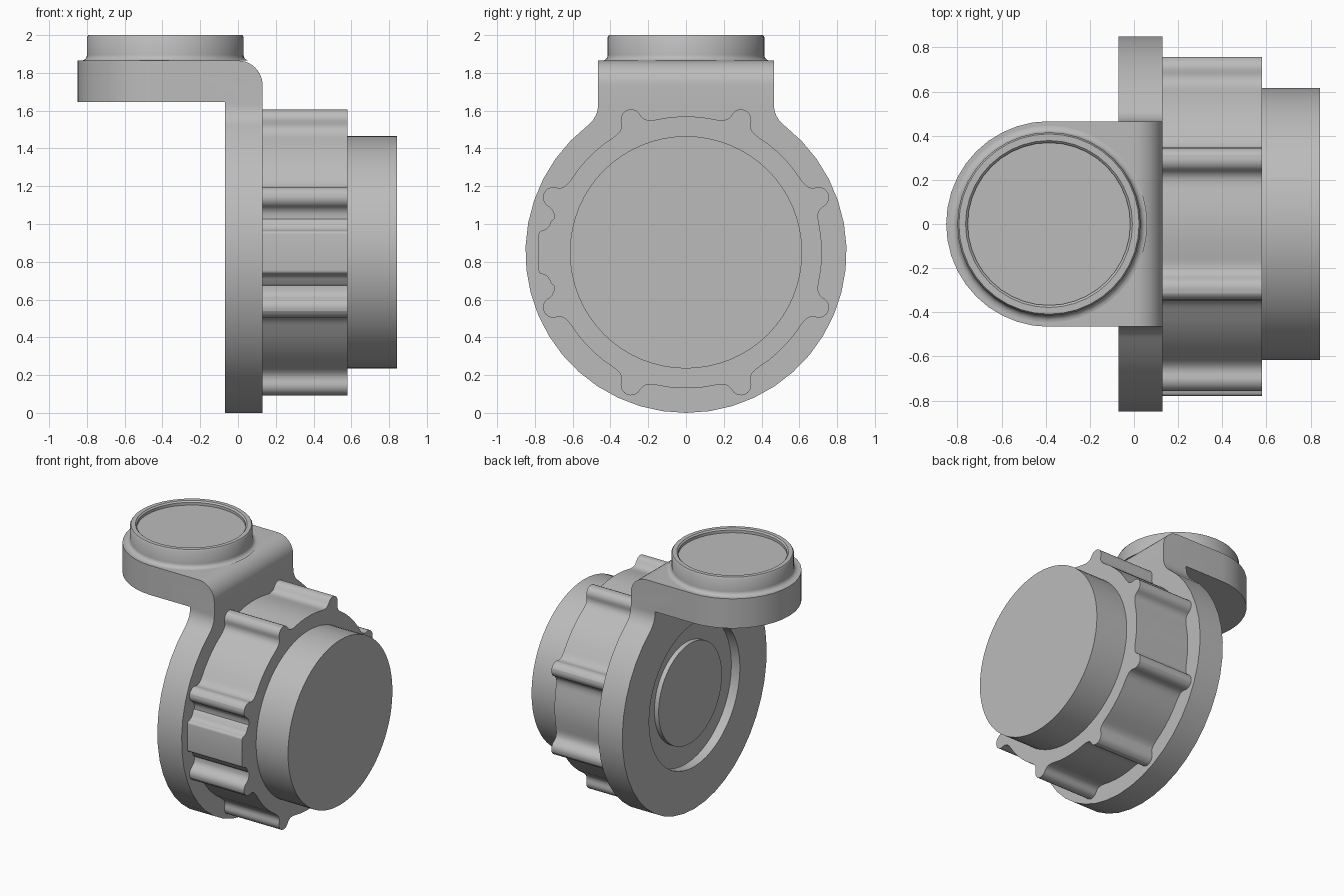
import bpy, bmesh
from math import sin, cos, pi, radians, sqrt, atan2
from mathutils import Vector

cube = bpy.data.objects.get("Cube")
if cube:
    bpy.data.objects.remove(cube, do_unlink=True)

grey = bpy.data.materials.new("plain grey")
grey.use_nodes = True
GREY = (0.5, 0.5, 0.5, 1)
grey.diffuse_color = GREY
grey.node_tree.nodes["Principled BSDF"].inputs["Base Color"].default_value = GREY

HUB = 0.85           # height of the knob axis and radius of the plate
CUP_X = -0.385       # centre of the round cup on the arm
HALF = 0.465         # half width of neck and arm
BACK, FRONT = -0.07, 0.13   # plate faces along x


def make(name, bm):
    bmesh.ops.recalc_face_normals(bm, faces=bm.faces)
    mesh = bpy.data.meshes.new(name)
    bm.to_mesh(mesh)
    bm.free()
    ob = bpy.data.objects.new(name, mesh)
    bpy.context.collection.objects.link(ob)
    mesh.materials.append(grey)
    return ob


def prism(name, points, axis, a, b):
    """Extrude a 2D outline along an axis, from a to b."""
    place = {"x": lambda p: (a, p[0], p[1]),
             "y": lambda p: (p[0], a, p[1]),
             "z": lambda p: (p[0], p[1], a)}[axis]
    shift = Vector([(b - a) * (axis == k) for k in "xyz"])
    bm = bmesh.new()
    face = bm.faces.new([bm.verts.new(place(p)) for p in points])
    out = bmesh.ops.extrude_face_region(bm, geom=[face])
    verts = [v for v in out["geom"] if isinstance(v, bmesh.types.BMVert)]
    bmesh.ops.translate(bm, verts=verts, vec=shift)
    return make(name, bm)


def arc(cx, cy, r, start, end, steps):
    return [(cx + r * cos(start + (end - start) * i / steps),
             cy + r * sin(start + (end - start) * i / steps)) for i in range(steps + 1)]


def lathe(name, profile, cx, steps):
    """Spin a (radius, height) profile around a vertical axis."""
    bm = bmesh.new()
    verts = [bm.verts.new((cx + r, 0, z)) for r, z in profile]
    edges = [bm.edges.new(pair) for pair in zip(verts, verts[1:])]
    bmesh.ops.spin(bm, geom=verts + edges, cent=(cx, 0, 0), axis=(0, 0, 1),
                   angle=2 * pi, steps=steps)
    bmesh.ops.remove_doubles(bm, verts=bm.verts, dist=1e-4)
    return make(name, bm)


def boolean(ob, cutter, operation):
    cutter.hide_render = True
    mod = ob.modifiers.new("cut", "BOOLEAN")
    mod.operation, mod.object, mod.solver = operation, cutter, "EXACT"
    bpy.context.view_layer.objects.active = ob
    bpy.ops.object.modifier_apply(modifier=mod.name)
    bpy.data.objects.remove(cutter, do_unlink=True)


# Bracket: bent side profile trimmed by its end outline and its plan outline
bend = 0.13
side = ([(BACK, -0.1), (FRONT, -0.1)]
        + arc(FRONT - bend, 1.865 - bend, bend, 0, pi / 2, 10)
        + [(-1, 1.865), (-1, 1.645), (BACK, 1.645)])
bracket = prism("bracket", side, "y", -1, 1)

fillet = 0.14
fy = HALF + fillet
fz = sqrt((HUB + fillet) ** 2 - fy ** 2)
tangent = atan2(fz, fy)
right = arc(fy, HUB + fz, fillet, pi, pi + tangent, 8)      # neck fillet
disc = arc(0, HUB, HUB, tangent, -pi - tangent, 34)
left = [(-y, z) for y, z in reversed(right)]
outline = [(HALF, 2)] + right + disc[1:-1] + left + [(-HALF, 2)]
boolean(bracket, prism("end_cutter", outline, "x", -1.2, 0.4), "INTERSECT")

plan = arc(CUP_X, 0, HALF + 0.0005, pi / 2, 3 * pi / 2, 20) + [
    (CUP_X, -1.2), (0.4, -1.2), (0.4, 1.2), (CUP_X, 1.2)]
boolean(bracket, prism("plan_cutter", plan, "z", -0.3, 2.2), "INTERSECT")

# Round recess in the back of the plate, with a low boss inside
floor_x = 0.0
recess = arc(0, HUB, 0.535, 0, 2 * pi, 48)[:-1]
boolean(bracket, prism("recess_cutter", recess, "x", -0.3, floor_x), "DIFFERENCE")
boss = prism("back_boss", arc(0, HUB, 0.373, 0, 2 * pi, 48)[:-1], "x", floor_x, -0.035)

# Cup on the arm: flared foot, rounded rim, shallow dished top
foot = arc(0.445, 1.895, 0.03, 3 * pi / 2, pi, 5)
cup = lathe("cup", [(0, 1.865)] + foot + [
    (0.415, 1.99), (0.408, 2), (0.378, 2), (0.368, 1.99), (0.368, 1.97), (0, 1.97)],
    CUP_X, 40)

# Fluted knob: eight ribs around a drum and one wide rib on the front side
RADIUS = 0.72


def rib(angle, half, top):
    """Points of one rib: concave foot, straight flank, rounded tip."""
    flank = [(half + 0.05, RADIUS - 0.006), (half + 0.025, RADIUS + 0.004),
             (half + 0.008, RADIUS + 0.02), (half, RADIUS + 0.04)]
    soft = top - RADIUS - 0.04
    flank += arc(half - soft, top - soft, soft, 0, pi / 2, 5)[1:]
    local = flank + [(-t, r) for t, r in reversed(flank)]
    c, s = cos(angle), sin(angle)
    return [(r * c + t * s, HUB + r * s - t * c) for t, r in local]


ribs = [(22.5 + 45 * i, 0.055, 0.815) for i in range(8)]
ribs.append((180, 0.115, 0.78))
ribs.sort()
knob_outline = []
for i, (deg, half, top) in enumerate(ribs):
    knob_outline += rib(radians(deg), half, top)
    next_deg, next_half, _ = ribs[(i + 1) % len(ribs)]
    next_deg += 360 * (next_deg < deg)
    start = radians(deg) + (half + 0.07) / RADIUS
    end = radians(next_deg) - (next_half + 0.07) / RADIUS
    if end - start > 0.1:
        knob_outline += arc(0, HUB, RADIUS, start, end, 5)
knob = prism("fluted_knob", knob_outline, "x", FRONT, 0.58)

# Plain end drum
end_drum = prism("end_drum", arc(0, HUB, 0.615, 0, 2 * pi, 64)[:-1], "x", 0.58, 0.843)

# Smooth shading with sharp edges kept
bpy.ops.object.select_all(action="DESELECT")
for ob in (bracket, boss, cup, knob, end_drum):
    ob.select_set(True)
    bpy.context.view_layer.objects.active = ob
bpy.ops.object.shade_smooth_by_angle(angle=radians(35))
